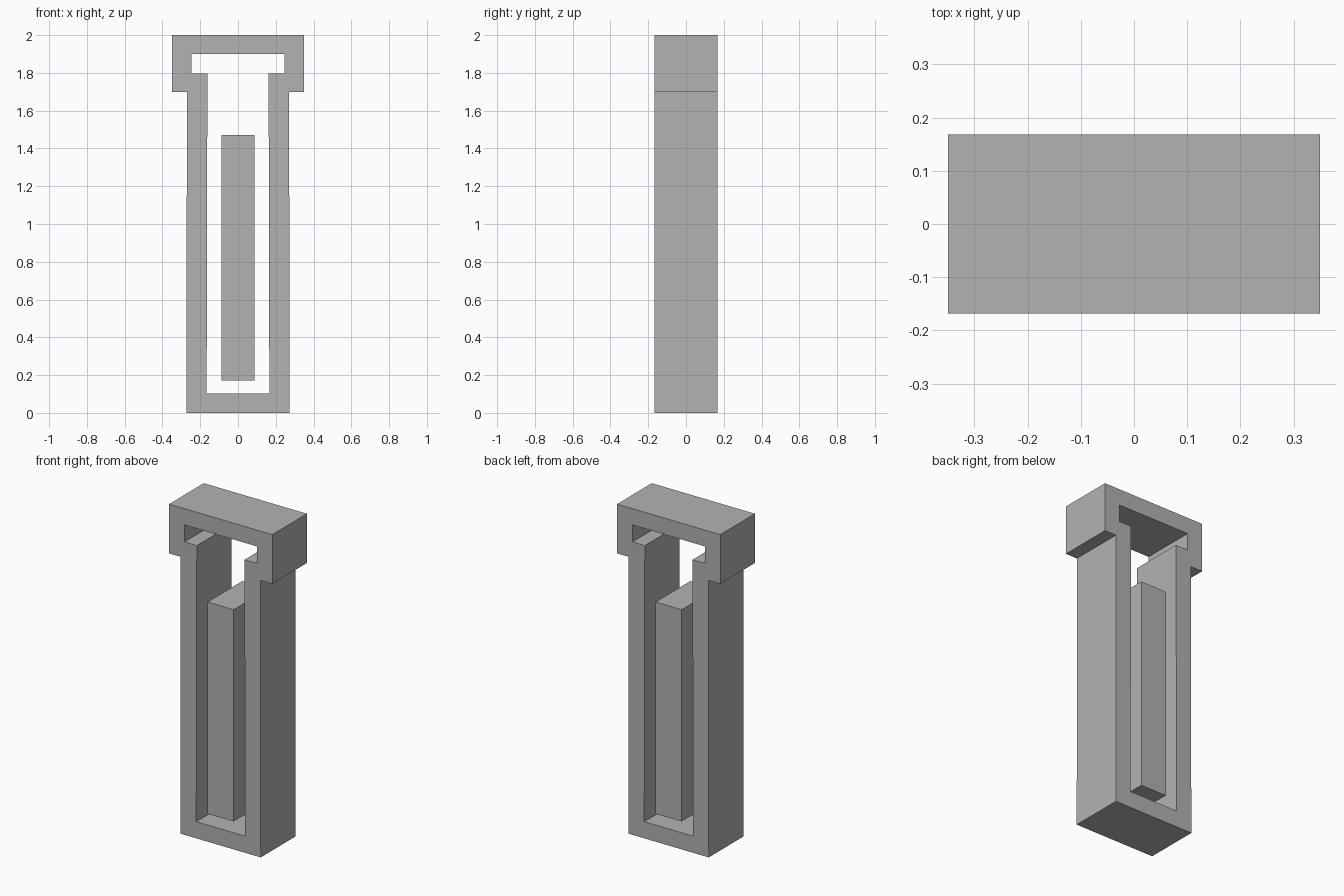
import bpy
import bmesh

cube = bpy.data.objects.get("Cube")
if cube:
    bpy.data.objects.remove(cube, do_unlink=True)

DEPTH = 0.336

grey = bpy.data.materials.new("plain_grey")
grey.use_nodes = True
colour = (0.448, 0.448, 0.448, 1)
grey.diffuse_color = colour
grey.node_tree.nodes["Principled BSDF"].inputs["Base Color"].default_value = colour


def mirrored_extrusion(name, half_profile):
    """Extrude the +x half of an x-z outline through the depth, then mirror it."""
    bm = bmesh.new()
    face = bm.faces.new([bm.verts.new((x, -DEPTH / 2, z)) for x, z in half_profile])
    extruded = bmesh.ops.extrude_face_region(bm, geom=[face], use_keep_orig=True)
    moved = [g for g in extruded["geom"] if isinstance(g, bmesh.types.BMVert)]
    bmesh.ops.translate(bm, verts=moved, vec=(0, DEPTH, 0))
    bmesh.ops.recalc_face_normals(bm, faces=bm.faces)
    # Open the walls on the mirror plane so the halves join
    walls = [f for f in bm.faces if all(abs(v.co.x) < 1e-5 for v in f.verts)]
    bmesh.ops.delete(bm, geom=walls, context='FACES')
    mesh = bpy.data.meshes.new(name)
    bm.to_mesh(mesh)
    bm.free()
    mesh.materials.append(grey)
    obj = bpy.data.objects.new(name, mesh)
    bpy.context.collection.objects.link(obj)
    mirror = obj.modifiers.new("mirror", 'MIRROR')
    mirror.use_clip = True
    return obj


# Tall frame with a wider head, a slot under the head and slightly tapered walls
mirrored_extrusion("frame", [
    (0, 0), (0.272, 0), (0.271, 1.698), (0.35, 1.698), (0.35, 2), (0, 2),
    (0, 1.9), (0.246, 1.9), (0.246, 1.796), (0.162, 1.796), (0.166, 0.102), (0, 0.102),
])

# Free-standing bar inside the opening
mirrored_extrusion("inner_bar", [(0, 0.171), (0.088, 0.171), (0.088, 1.47), (0, 1.47)])
